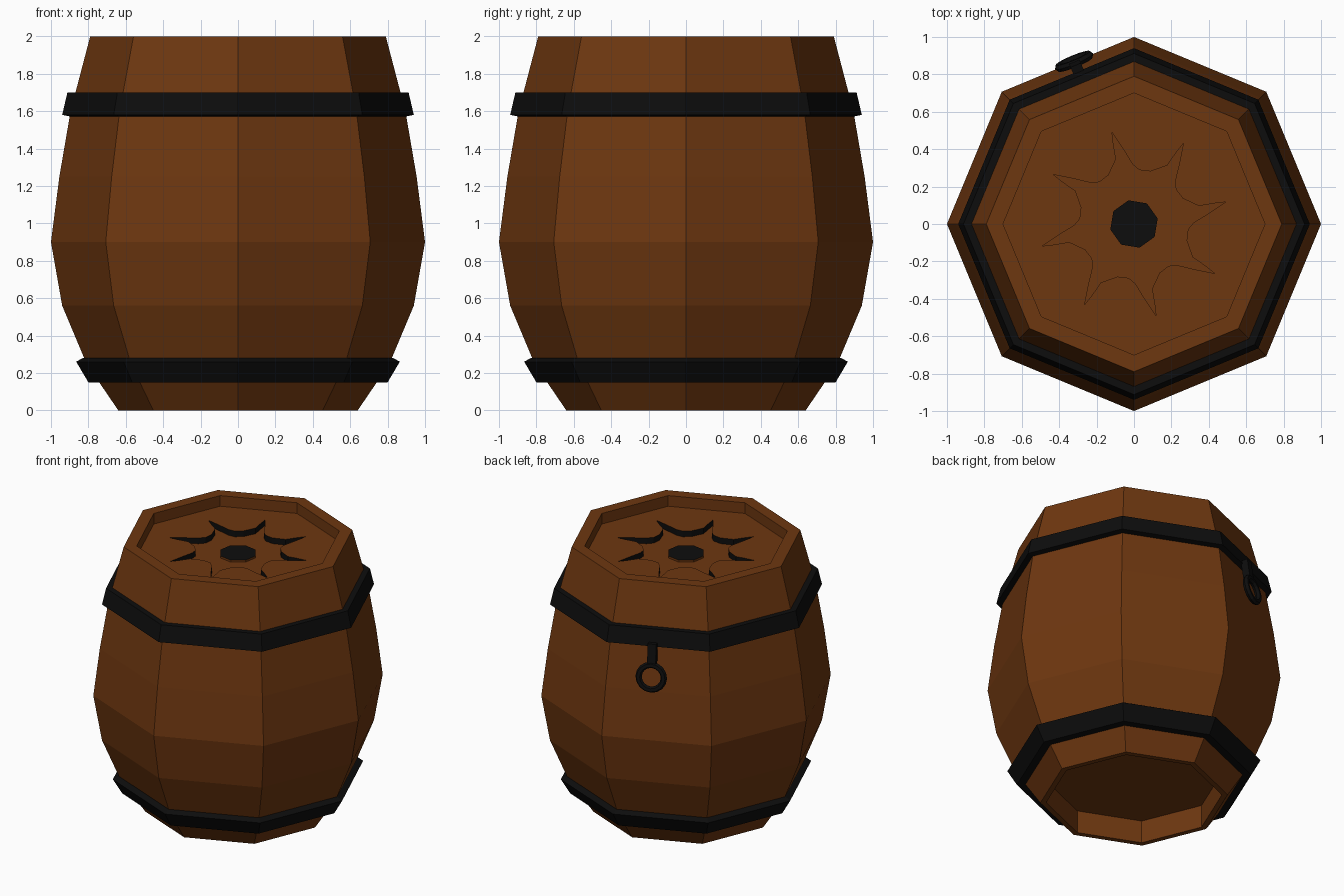
import bpy, bmesh
from math import sin, cos, pi, radians
from mathutils import Matrix, Vector

cube = bpy.data.objects.get("Cube")
if cube:
    bpy.data.objects.remove(cube)


def material(name, rgb):
    m = bpy.data.materials.new(name)
    m.use_nodes = True
    m.diffuse_color = (*rgb, 1)
    m.node_tree.nodes["Principled BSDF"].inputs["Base Color"].default_value = (*rgb, 1)
    return m


WOOD = material("brown wood", (0.155, 0.038, 0.005))
IRON = material("black iron", (0.004, 0.004, 0.004))
SIDES = 8


def finish(name, bm, mats):
    bmesh.ops.recalc_face_normals(bm, faces=bm.faces)
    mesh = bpy.data.meshes.new(name)
    bm.to_mesh(mesh)
    bm.free()
    for m in mats:
        mesh.materials.append(m)
    obj = bpy.data.objects.new(name, mesh)
    bpy.context.collection.objects.link(obj)
    return obj


def ring(bm, r, z, turn=0):
    """Octagonal ring of vertices."""
    return [bm.verts.new((r * cos(turn + 2 * pi * i / SIDES),
                          r * sin(turn + 2 * pi * i / SIDES), z)) for i in range(SIDES)]


def bridge(bm, a, b, mat=0):
    n = len(a)
    for i in range(n):
        j = (i + 1) % n
        bm.faces.new((a[i], a[j], b[j], b[i])).material_index = mat


def loop_edges(bm, verts):
    found = []
    for i, v in enumerate(verts):
        w = verts[(i + 1) % len(verts)]
        found.append(bm.edges.get((v, w)) or bm.edges.new((v, w)))
    return found


# Barrel: lathed staves with a recessed bottom and a recessed lid
LID, WELL = 1.92, 1.877
bm = bmesh.new()
profile = [(0.60, 0.17), (0.60, 0), (0.64, 0), (0.81, 0.25), (0.94, 0.56), (1.0, 0.9),
           (0.955, 1.25), (0.895, 1.6), (0.79, 2), (0.70, 2), (0.70, LID)]
rings = [ring(bm, r, z) for r, z in profile]
for a, b in zip(rings, rings[1:]):
    bridge(bm, a, b)
bm.faces.new(rings[0])

# Swirling star sunk into the lid, with dark walls
arc = [(0, 0.505), (1, 0.44), (2, 0.36), (14, 0.295), (26, 0.29), (33, 0.32), (40, 0.41)]
star = [(r, radians(13.5 + 45 * k + a)) for k in range(SIDES) for a, r in arc]
upper, lower = ([bm.verts.new((r * cos(t), r * sin(t), z)) for r, t in star] for z in (LID, WELL))
bridge(bm, upper, lower, 1)
bmesh.ops.triangle_fill(bm, use_beauty=True, normal=(0, 0, 1),
                        edges=loop_edges(bm, rings[-1]) + loop_edges(bm, upper))
bmesh.ops.triangle_fill(bm, use_beauty=True, normal=(0, 0, 1), edges=loop_edges(bm, lower))
finish("barrel", bm, [WOOD, IRON])

# Plug in the middle of the star: wooden sides, dark top
bm = bmesh.new()
base, top = (ring(bm, 0.13, z, radians(13)) for z in (WELL - 0.01, WELL + 0.015))
bridge(bm, base, top)
bm.faces.new(base)
bm.faces.new(top).material_index = 1
finish("lid_plug", bm, [WOOD, IRON])


# Iron hoops: closed cross-sections swept around the barrel
def hoop(name, section):
    bm = bmesh.new()
    loops = [ring(bm, r, z) for r, z in section]
    for a, b in zip(loops, loops[1:] + loops[:1]):
        bridge(bm, a, b)
    finish(name, bm, [IRON])


hoop("upper_hoop", [(0.86, 1.70), (0.912, 1.70), (0.94, 1.58), (0.89, 1.57)])
hoop("lower_hoop", [(0.80, 0.28), (0.83, 0.28), (0.865, 0.26), (0.80, 0.15), (0.73, 0.15)])

# Hanging ring and its strap on one back face
angle = radians(112.5)
place = Matrix.Rotation(angle, 4, "Z")     # local x points out of that face
tangent = -0.037
bm = bmesh.new()
strap = Matrix.Translation((0.89, tangent, 1.53)) @ Matrix.Rotation(radians(-8), 4, "Y")
bmesh.ops.create_cube(bm, size=1, matrix=place @ strap @ Matrix.Diagonal((0.05, 0.06, 0.16, 1)))
finish("ring_strap", bm, [IRON])

bm = bmesh.new()
hang = place @ Matrix.Translation((0.926, tangent, 1.375)) @ Matrix.Rotation(radians(-8), 4, "Y")
MAJOR, MINOR, STEPS, TUBE = 0.088, 0.022, 16, 6
loops = []
for j in range(TUBE):
    v = 2 * pi * j / TUBE
    r = MAJOR + MINOR * cos(v)
    loops.append([bm.verts.new(hang @ Vector((MINOR * sin(v), r * cos(2 * pi * i / STEPS),
                                              r * sin(2 * pi * i / STEPS))))
                  for i in range(STEPS)])
for a, b in zip(loops, loops[1:] + loops[:1]):
    bridge(bm, a, b)
finish("hanging_ring", bm, [IRON])
